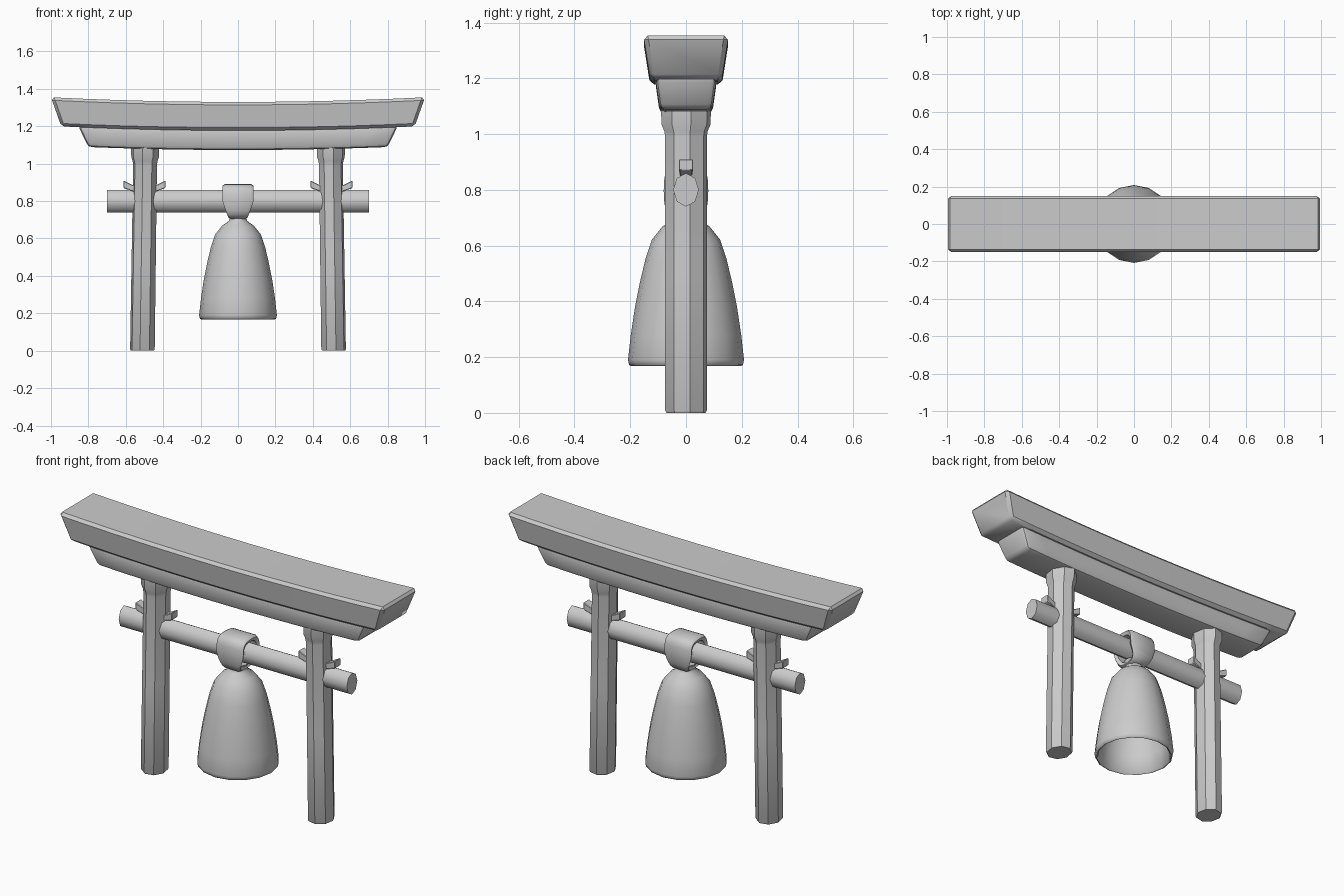
import bpy, bmesh, math
from math import cos, sin, pi

if "Cube" in bpy.data.objects:
    bpy.data.objects.remove(bpy.data.objects["Cube"])


def finish(name, bm, bevel=0.0, segments=1, smooth=35):
    """Bevel the sharp edges, make the object and shade it smooth by angle."""
    bmesh.ops.recalc_face_normals(bm, faces=bm.faces)
    if bevel:
        sharp = [e for e in bm.edges if len(e.link_faces) == 2 and e.calc_face_angle() > math.radians(50)]
        bmesh.ops.bevel(bm, geom=sharp, offset=bevel, segments=segments, profile=0.5, affect='EDGES')
    me = bpy.data.meshes.new(name)
    bm.to_mesh(me)
    bm.free()
    ob = bpy.data.objects.new(name, me)
    bpy.context.collection.objects.link(ob)
    bpy.ops.object.select_all(action='DESELECT')
    ob.select_set(True)
    bpy.context.view_layer.objects.active = ob
    bpy.ops.object.shade_smooth_by_angle(angle=math.radians(smooth))
    return ob


def loft(rings, caps=True, closed=False):
    """Skin a list of point rings with quads."""
    bm = bmesh.new()
    vs = [[bm.verts.new(p) for p in r] for r in rings]
    pairs = list(zip(vs, vs[1:])) + ([(vs[-1], vs[0])] if closed else [])
    for a, b in pairs:
        n = len(a)
        for i in range(n):
            j = (i + 1) % n
            bm.faces.new((a[i], a[j], b[j], b[i]))
    if caps and not closed:
        bm.faces.new(vs[0])
        bm.faces.new(vs[-1])
    return bm


def beam(name, top_x, bot_x, top_y, bot_y, top_z, bot_z, bevel, segments):
    """Flared roof beam, its ends curving gently upward."""
    rings = []
    for i in range(13):
        t = i / 6 - 1
        ring = []
        for hx, hy, z, s in ((top_x, top_y, top_z, -1), (top_x, top_y, top_z, 1),
                             (bot_x, bot_y, bot_z, 1), (bot_x, bot_y, bot_z, -1)):
            x = t * hx
            ring.append((x, s * hy, z + 0.025 * x * x))
        rings.append(ring)
    return finish(name, loft(rings), bevel, segments)


# Roof beams
beam("top_beam", 1.0, 0.945, 0.153, 0.129, 1.33, 1.177, 0.016, 1)
beam("lower_beam", 0.855, 0.80, 0.11, 0.094, 1.185, 1.073, 0.02, 2)

# Leaning octagonal posts with a collar, plus wedges either side
LEG = [(0.0, 0.511, 0.063, 0.071), (0.008, 0.511, 0.067, 0.076), (0.5, 0.504, 0.066, 0.076),
       (0.99, 0.497, 0.065, 0.076), (1.01, 0.497, 0.067, 0.079), (1.035, 0.497, 0.075, 0.09),
       (1.10, 0.497, 0.076, 0.091)]
for side, s in (("left", -1), ("right", 1)):
    angles = [math.radians(11 + 45 * k) for k in range(8)]
    rings = [[(s * (cx + rx * cos(a)), ry * sin(a), z) for a in angles] for z, cx, rx, ry in LEG]
    finish(side + "_post", loft(rings))
    for part, d in (("inner", -1), ("outer", 1)):
        rings = [[(s * (0.5 + d * o), -w, lo), (s * (0.5 + d * o), w, lo),
                  (s * (0.5 + d * o), w, hi), (s * (0.5 + d * o), -w, hi)]
                 for o, w, lo, hi in ((0.03, 0.02, 0.84, 0.88), (0.065, 0.022, 0.853, 0.886),
                                      (0.112, 0.026, 0.87, 0.91))]
        finish(f"{side}_{part}_wedge", loft(rings), 0.003)

# Octagonal crossbar
rings = [[(x, 0.046 * cos(k * pi / 4), 0.80 + 0.06 * sin(k * pi / 4)) for k in range(8)]
         for x in (-0.7, 0.7)]
finish("crossbar", loft(rings), smooth=50)

# Strap loop around the crossbar, narrowing down to the bell
rings = []
for k in range(20):
    a = 2 * pi * k / 20 + pi / 2
    c, q = cos(a), sin(a)
    u = math.copysign(abs(c) ** 0.6, c)
    v = math.copysign(abs(q) ** 0.6, q)
    w = 0.082 if v > -0.1 else 0.082 + 0.035 * (v + 0.1)
    zo, zi = 0.797 + 0.095 * v, 0.797 + 0.068 * v
    yo, yi = 0.08 * u, 0.056 * u
    zm, ym = (zo * 2 + zi) / 3, (yo * 2 + yi) / 3
    rings.append([(-w, ym, zm), (-w + 0.014, yo, zo), (w - 0.014, yo, zo), (w, ym, zm),
                  (w - 0.008, yi, zi), (-w + 0.008, yi, zi)])
finish("strap_loop", loft(rings, closed=True), smooth=60)

# Hollow bell: outer skin from the neck to the rim, then back up inside
BELL = [(0.055, 0.735), (0.044, 0.71), (0.05, 0.693), (0.085, 0.668), (0.122, 0.622), (0.146, 0.55),
        (0.165, 0.47), (0.183, 0.38), (0.198, 0.28), (0.208, 0.19), (0.204, 0.172), (0.197, 0.168),
        (0.19, 0.172), (0.18, 0.28), (0.166, 0.38), (0.148, 0.47), (0.128, 0.55), (0.105, 0.61),
        (0.06, 0.655)]
rings = [[(r * sin(k * pi / 8), r * cos(k * pi / 8), z) for k in range(16)] for r, z in BELL]
finish("bell", loft(rings), smooth=55)
